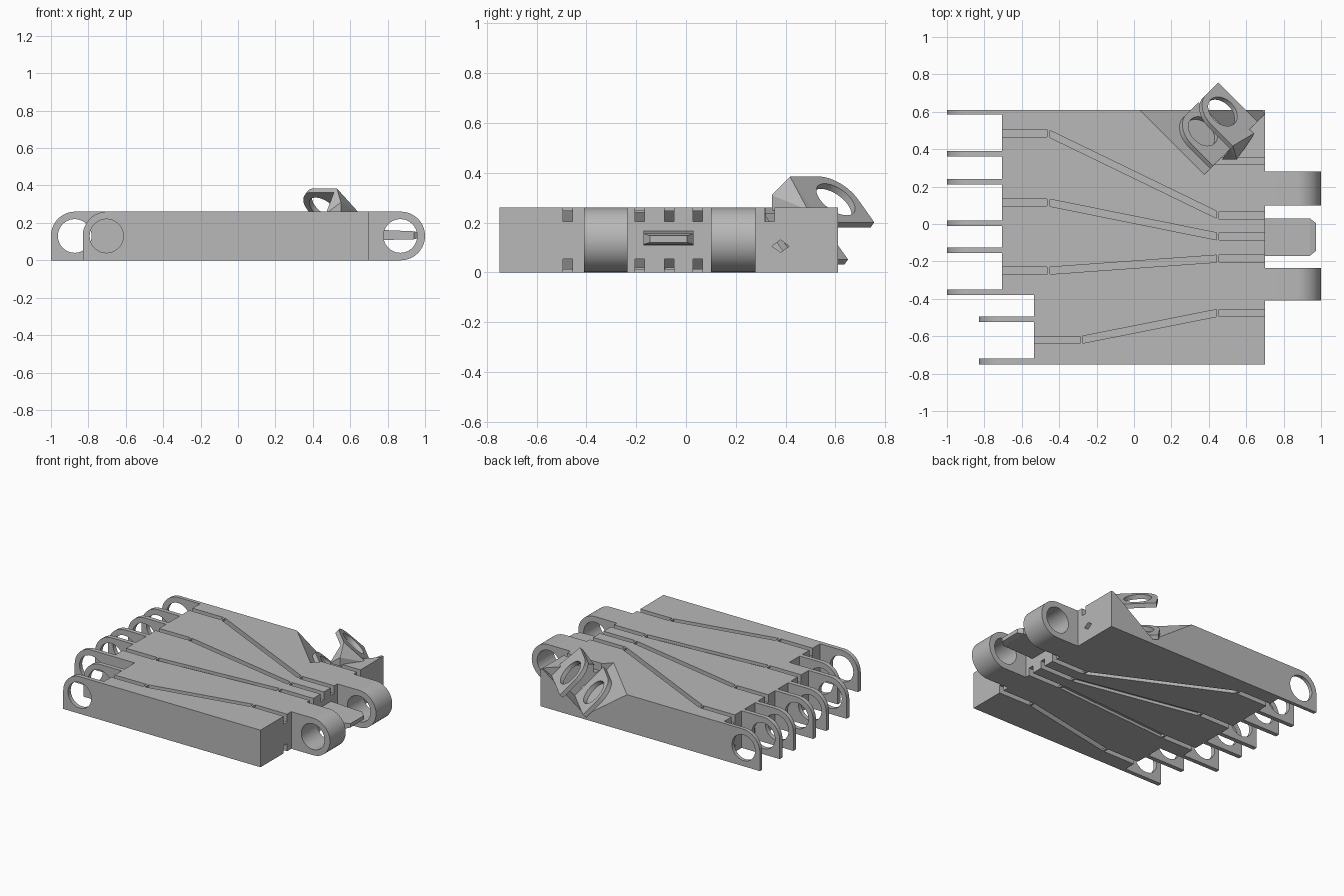
import bpy, bmesh, math
from mathutils import Vector

if "Cube" in bpy.data.objects:
    bpy.data.objects.remove(bpy.data.objects["Cube"])

grey = bpy.data.materials.new("grey plastic")
grey.diffuse_color = (0.48, 0.48, 0.48, 1)
grey.use_nodes = True
grey.node_tree.nodes["Principled BSDF"].inputs["Base Color"].default_value = grey.diffuse_color

X, Y, Z = Vector((1, 0, 0)), Vector((0, 1, 0)), Vector((0, 0, 1))
O = Vector((0, 0, 0))
# Tilted thumb frame: along the pocket, up its slope, along the hinge axis
T = Vector((1, -1, 0)).normalized()
U = Vector((-0.5, -0.5, math.sqrt(0.5)))
A = Vector((0.5, 0.5, math.sqrt(0.5)))


def finish(name, bm):
    bmesh.ops.recalc_face_normals(bm, faces=bm.faces[:])
    me = bpy.data.meshes.new(name)
    bm.to_mesh(me)
    bm.free()
    me.materials.append(grey)
    ob = bpy.data.objects.new(name, me)
    bpy.context.collection.objects.link(ob)
    return ob


def prism(name, pts, lo, hi, axes=(X, Y, Z), origin=O):
    """Extrude a 2D outline from lo to hi along the third axis."""
    e1, e2, e3 = axes
    bm = bmesh.new()
    f = bm.faces.new([bm.verts.new(origin + e1 * p + e2 * q + e3 * lo) for p, q in pts])
    r = bmesh.ops.extrude_face_region(bm, geom=[f])
    vs = [v for v in r["geom"] if isinstance(v, bmesh.types.BMVert)]
    bmesh.ops.translate(bm, verts=vs, vec=e3 * (hi - lo))
    return finish(name, bm)


def hull(name, pts):
    bm = bmesh.new()
    for p in pts:
        bm.verts.new(p)
    bmesh.ops.convex_hull(bm, input=bm.verts[:])
    return finish(name, bm)


def cut(ob, cutter):
    m = ob.modifiers.new("cut", 'BOOLEAN')
    m.operation, m.solver, m.object = 'DIFFERENCE', 'EXACT', cutter
    dg = bpy.context.evaluated_depsgraph_get()
    me = bpy.data.meshes.new_from_object(ob.evaluated_get(dg))
    ob.modifiers.clear()
    ob.data = me
    bpy.data.objects.remove(cutter)


def smooth(ob):
    bpy.ops.object.select_all(action='DESELECT')
    ob.select_set(True)
    bpy.context.view_layer.objects.active = ob
    bpy.ops.object.shade_smooth_by_angle(angle=math.radians(30))


def arc(cx, cy, r, a0, a1, n):
    return [(cx + r * math.cos(math.radians(a0 + (a1 - a0) * i / n)),
             cy + r * math.sin(math.radians(a0 + (a1 - a0) * i / n))) for i in range(n + 1)]


def lug(name, axes, origin, lo, hi, round_bottom=False):
    """Hinge ear with a rounded tip and a pin hole."""
    if round_bottom:
        pts = [(0, 0)] + arc(0.17, 0.13, 0.13, -90, 90, 32) + [(0, 0.26)]
    else:
        pts = [(0, 0), (0.295, 0)] + arc(0.165, 0.13, 0.13, 0, 90, 16) + [(0, 0.26)]
    ob = prism(name, pts, lo, hi, axes, origin)
    hole = arc(0.168, 0.13, 0.09, 0, 360, 48)[:-1]
    cut(ob, prism("pin_cutter", hole, lo - 0.05, hi + 0.05, axes, origin))
    smooth(ob)


# Palm block with a step for the short finger
palm = prism("palm", [(-0.705, 0.61), (-0.705, -0.38), (-0.535, -0.38),
                      (-0.535, -0.75), (0.7, -0.75), (0.7, 0.61)], 0, 0.26)

# Tilted thumb pocket in the back corner
cut(palm, prism("pocket_cutter", [(-0.9, -0.461), (0.078, -0.461), (0.078, 1), (-0.9, 1)],
                0.504, 1.6, (T, U, A)))


# Cord grooves on both faces, covered by thin bridges at the bends
def band(path, w=0.019):
    return [(x, y + w) for x, y in path] + [(x, y - w) for x, y in reversed(path)]


def groove(path, both=True):
    def at(x, i):
        (x0, y0), (x1, y1) = path[i], path[i + 1]
        return (x, y0 + (y1 - y0) * (x - x0) / (x1 - x0))
    last = len(path) - 2
    for side in ((0, 1) if both else (1,)):
        lo, hi, o0, o1 = (0.205, 0.246, 0.24, 0.3) if side else (0.013, 0.053, -0.04, 0.02)
        cut(palm, prism("tunnel_cutter", band(path), lo, hi))
        for i in range(last + 1):
            xa = path[i][0] + (0.007 if i else 0)
            xb = path[i + 1][0] - (0.007 if i < last else 0)
            cut(palm, prism("groove_cutter", band([at(xa, i), at(xb, i)]), o0, o1))


for x0, bend, y0, y1 in ((-0.75, -0.457, 0.485, 0.047), (-0.75, -0.457, 0.115, -0.067),
                         (-0.75, -0.457, -0.25, -0.185), (-0.58, -0.282, -0.62, -0.475)):
    groove([(x0, y0), (bend, y0), (0.447, y1), (0.75, y1)])
groove([(0.43, 0.337), (0.75, 0.337)], both=False)

# Diamond cord hole for the thumb
cut(palm, prism("diamond_cutter", [(0.345, 0.105), (0.38, 0.13), (0.415, 0.105), (0.38, 0.08)],
                0.4, 0.8, (Y, Z, X)))

# Finger hinge ears
for i, (lo, hi) in enumerate(((0.585, 0.61), (0.36, 0.39), (0.21, 0.24),
                              (-0.01, 0.02), (-0.155, -0.125), (-0.38, -0.35))):
    lug(f"finger_ear_{i + 1}", (-X, Z, Y), X * -0.705, lo, hi)
for i, (lo, hi) in enumerate(((-0.525, -0.495), (-0.75, -0.72))):
    lug(f"short_finger_ear_{i + 1}", (-X, Z, Y), X * -0.535, lo, hi)

# Wrist hinge barrels
for i, (lo, hi) in enumerate(((-0.41, -0.235), (0.1, 0.28))):
    lug(f"wrist_barrel_{i + 1}", (X, Z, Y), X * 0.7, lo, hi, True)

# Flat wrist tab with clipped corners
hull("wrist_tab", [(x, -0.07 + s * w, z) for s in (-1, 1) for x, w, z in (
    (0.7, 0.1, 0.107), (0.7, 0.1, 0.165), (0.94, 0.1, 0.112), (0.94, 0.1, 0.155),
    (0.972, 0.075, 0.12), (0.972, 0.075, 0.147))])

# Thumb hinge ears, the upper one held by a wedge
base = T * 0.078 + U * -0.461
lug("lower_thumb_ear", (-T, U, A), base, 0.504, 0.534)
lug("upper_thumb_ear", (-T, U, A), base, 0.715, 0.745)
wedge = [base + U * u + A * a for u in (0, 0.26) for a in (0.715, 0.745)]
wedge += [Vector(p) for p in ((0.47, 0.345, 0.25), (0.55, 0.345, 0.25), (0.55, 0.345, 0.31),
                              (0.65, 0.49, 0.25))]
hull("thumb_wedge", wedge)
